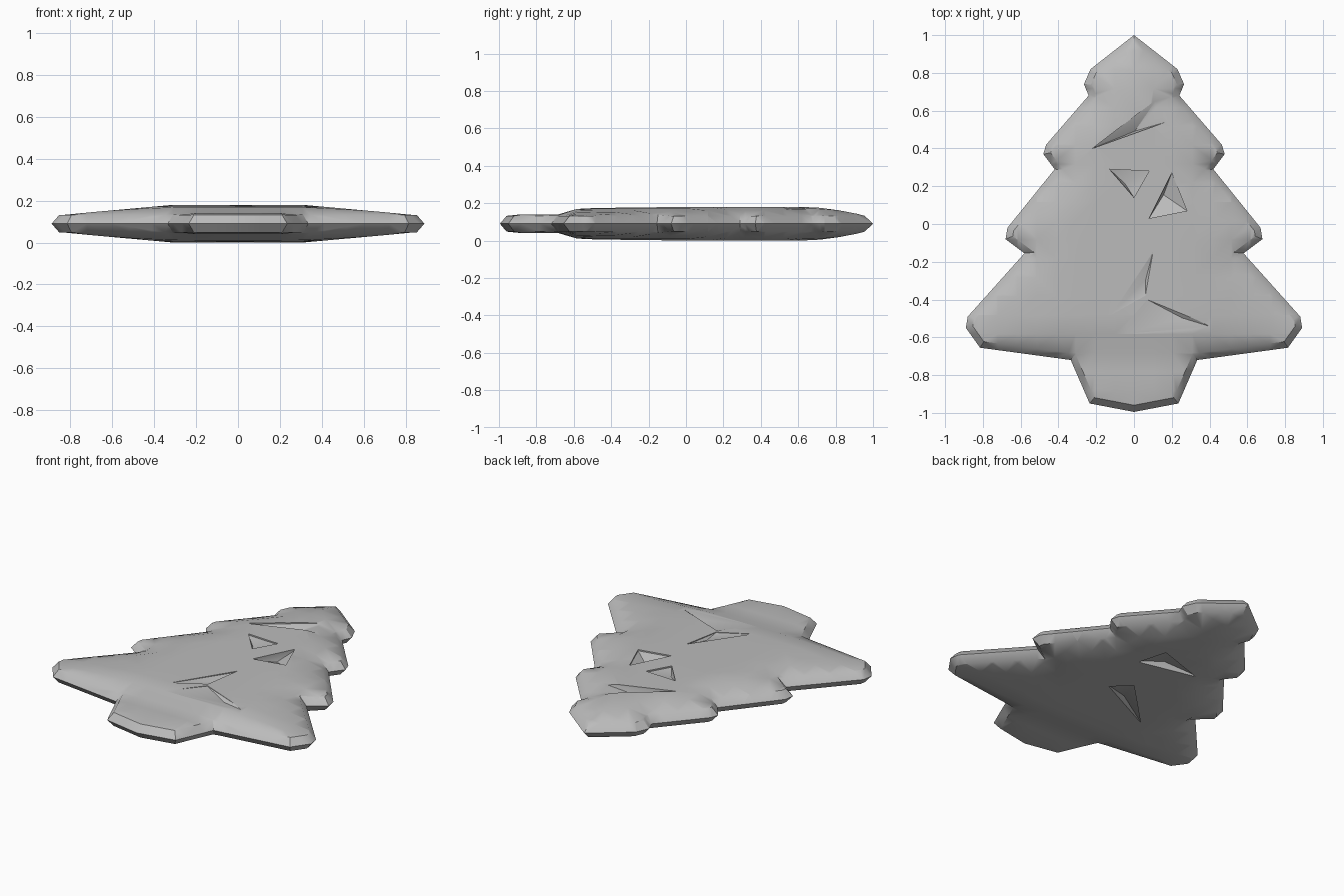
import bpy
import bmesh
from mathutils import Vector
from mathutils.geometry import intersect_point_line

old = bpy.data.objects.get("Cube")
if old:
    bpy.data.objects.remove(old, do_unlink=True)

MID = 0.09
RIM = 0.035
grey = bpy.data.materials.new("plain grey")
grey.use_nodes = True
colour = (0.5, 0.5, 0.5, 1)
grey.diffuse_color = colour
bsdf = next(n for n in grey.node_tree.nodes if n.type == 'BSDF_PRINCIPLED')
bsdf.inputs["Base Color"].default_value = colour

# Left-hand half of the tree outline, trunk foot to tip, then mirrored
half = [(0, -.995), (.235, -.95), (.335, -.72), (.815, -.655), (.89, -.55),
        (.88, -.49), (.58, -.155), (.68, -.08), (.67, -.02), (.42, .29),
        (.48, .37), (.465, .42), (.24, .68), (.265, .74), (.23, .82), (0, 1)]
outline = [Vector((x, y, 0)) for x, y in half + [(-x, y) for x, y in half[-2:0:-1]]]
count = len(outline)


def inset_point(i):
    """Corner moved inwards by the rim width."""
    p = outline[i]
    n1, n2 = [Vector((-d.y, d.x, 0)).normalized()
              for d in (p - outline[i - 1], outline[(i + 1) % count] - p)]
    return p + (n1 + n2) * RIM / (1 + n1.dot(n2))


def edge_distance(p):
    best = 9
    for i in range(count):
        a, b = outline[i - 1], outline[i]
        t = max(0, min(1, intersect_point_line(p, a, b)[1]))
        best = min(best, (p - a.lerp(b, t)).length)
    return best


def ramp(t, a, b, lo, hi):
    t = max(0, min(1, (t - a) / (b - a)))
    return lo + (hi - lo) * t


def half_thickness(p):
    """Rounded rim, then a dome thinning to the sides, tip and trunk."""
    d = edge_distance(p)
    if d < RIM * .99:
        return .042 * d / RIM
    trunk = ramp(p.y, -.68, -.57, .05, .083) if p.y < -.57 else ramp(p.y, -.57, 0, .083, .09)
    return min(ramp(abs(p.x), .31, .84, .09, .042), ramp(p.y, .68, .98, .09, .05),
               trunk, .042 + .35 * (d - RIM))


# Upper shell: rim strip around a middle face, cut into a grid and domed
bm = bmesh.new()
outer = [bm.verts.new(p) for p in outline]
inner = [bm.verts.new(inset_point(i)) for i in range(count)]
bm.faces.new(inner)
for i in range(count):
    bm.faces.new((outer[i - 1], outer[i], inner[i], inner[i - 1]))
cuts = [(Vector((i * .103, 0, 0)), Vector((1, 0, 0))) for i in range(-8, 9)]
cuts += [(Vector((0, i * .1 + .017, 0)), Vector((0, 1, 0))) for i in range(-9, 10)]
for co, no in cuts:
    bmesh.ops.bisect_plane(bm, geom=bm.verts[:] + bm.edges[:] + bm.faces[:],
                           plane_co=co, plane_no=no)
bmesh.ops.triangulate(bm, faces=bm.faces[:])
for v in bm.verts:
    v.co.z = half_thickness(v.co)
mesh = bpy.data.meshes.new("tree_body")
bm.to_mesh(mesh)
bm.free()
mesh.materials.append(grey)
tree = bpy.data.objects.new("tree_body", mesh)
tree.location.z = MID
bpy.context.collection.objects.link(tree)
mirror = tree.modifiers.new("underside", 'MIRROR')
mirror.use_axis = (False, False, True)


def dent(a, b, c, depth, side=1):
    """Wedge with a steep wall along a-b and a floor rising towards c."""
    a, b, c = (Vector(p) for p in (a, b, c))
    deep = a.lerp(b, .55).lerp(c, .08)
    pts = [(p.x, p.y, side * z) for p in (a, b, c) for z in (.082, .2)]
    pts.append((deep.x, deep.y, side * (.082 - depth)))
    cb = bmesh.new()
    for p in pts:
        cb.verts.new(p)
    bmesh.ops.convex_hull(cb, input=cb.verts[:])
    bmesh.ops.recalc_face_normals(cb, faces=cb.faces[:])
    m = bpy.data.meshes.new("dent_cutter")
    cb.to_mesh(m)
    cb.free()
    m.materials.append(grey)
    ob = bpy.data.objects.new("dent_cutter", m)
    ob.location.z = MID
    ob.hide_render = True
    bpy.context.collection.objects.link(ob)
    mod = tree.modifiers.new("dent", 'BOOLEAN')
    mod.operation = 'DIFFERENCE'
    mod.solver = 'EXACT'
    mod.object = ob
    return ob


# Irregular dents in the top and underside
cutters = [dent((-.22, .4), (.17, .54), (.12, .66), .04),
           dent((.08, .03), (.2, .27), (.28, .07), .04),
           dent((-.13, .29), (0, .14), (.08, .28), .02),
           dent((.07, -.4), (.46, -.56), (-.1, -.6), .015),
           dent((.1, -.15), (.06, -.38), (-.12, -.48), .015),
           dent((-.2, .3), (.15, .22), (.1, .4), .03, -1),
           dent((-.3, -.3), (.1, -.1), (0, 0), .03, -1)]

# Bake the modifiers and drop the cutters
bpy.context.view_layer.update()
baked = bpy.data.meshes.new_from_object(tree.evaluated_get(bpy.context.evaluated_depsgraph_get()))
tree.modifiers.clear()
tree.data = baked
for ob in cutters:
    bpy.data.objects.remove(ob, do_unlink=True)
bpy.ops.object.select_all(action='DESELECT')
tree.select_set(True)
bpy.context.view_layer.objects.active = tree
bpy.ops.object.shade_smooth_by_angle(angle=0.6)
